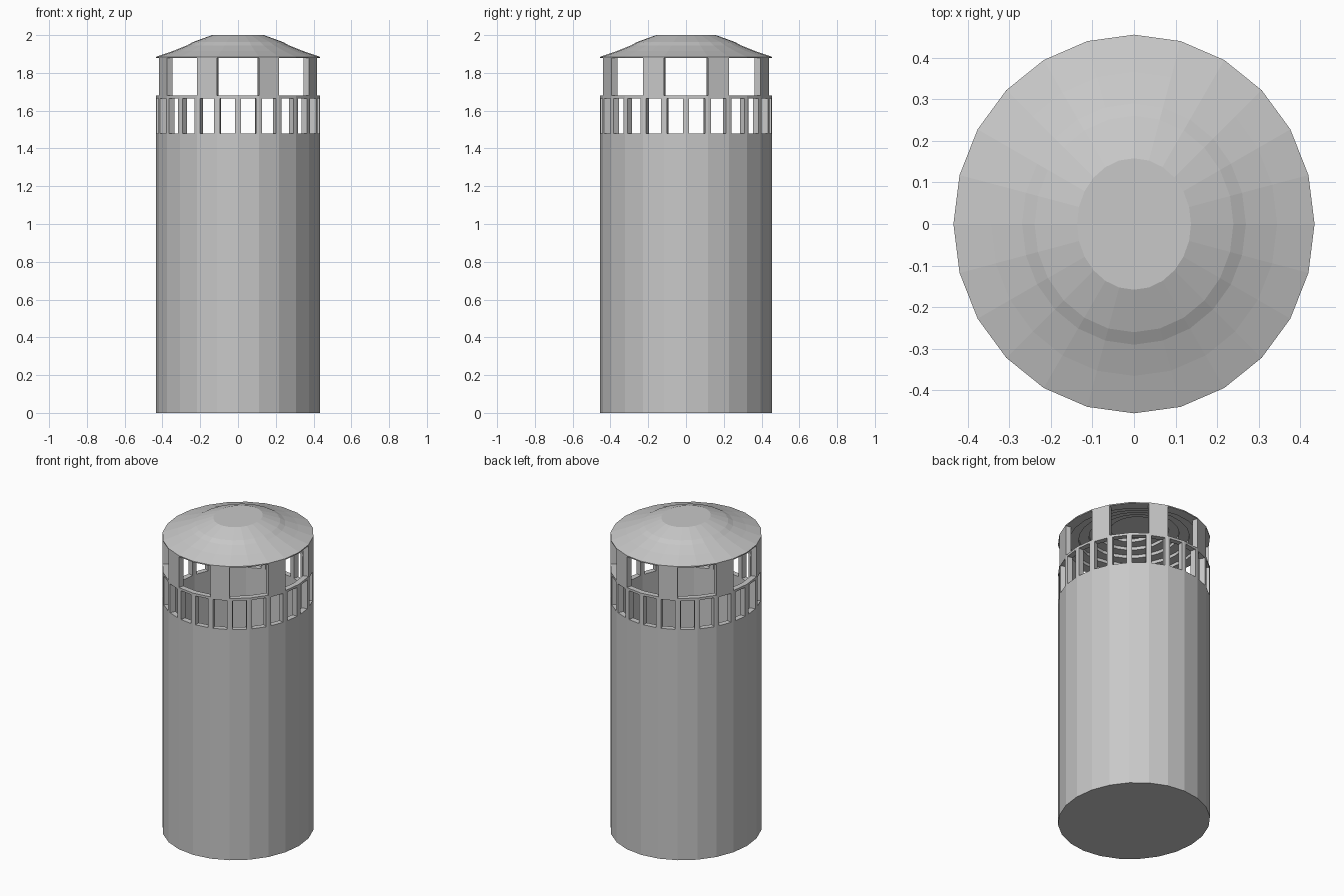
import bpy, bmesh, math

SIDES = 24
RX, RY = 0.434, 0.455
WALL = 0.035

cube = bpy.data.objects.get("Cube")
if cube:
    bpy.data.objects.remove(cube, do_unlink=True)

grey = bpy.data.materials.new("light_grey")
grey.use_nodes = True
grey.diffuse_color = (0.58, 0.58, 0.58, 1)
grey.node_tree.nodes["Principled BSDF"].inputs["Base Color"].default_value = (0.58, 0.58, 0.58, 1)


def corner(k, inset):
    a = 2 * math.pi * k / SIDES
    return (RX - inset) * math.cos(a), (RY - inset) * math.sin(a)


def wall_point(t, inset):
    """Point on the faceted oval, t counted in sides."""
    k = math.floor(t)
    f = t - k
    a, b = corner(k, inset), corner(k + 1, inset)
    return a[0] + (b[0] - a[0]) * f, a[1] + (b[1] - a[1]) * f


def finish(name, bm):
    bmesh.ops.recalc_face_normals(bm, faces=bm.faces)
    mesh = bpy.data.meshes.new(name)
    bm.to_mesh(mesh)
    bm.free()
    mesh.materials.append(grey)
    obj = bpy.data.objects.new(name, mesh)
    bpy.context.collection.objects.link(obj)
    return obj


def lathe(name, profile, closed=False):
    """Sweep (inset, z) points round the oval; open ends get flat caps."""
    bm = bmesh.new()
    rings = [[bm.verts.new((*corner(k, inset), z)) for k in range(SIDES)]
             for inset, z in profile]
    pairs = list(zip(rings, rings[1:]))
    if closed:
        pairs.append((rings[-1], rings[0]))
    else:
        bm.faces.new(rings[0])
        bm.faces.new(rings[-1])
    for low, high in pairs:
        for k in range(SIDES):
            n = (k + 1) % SIDES
            bm.faces.new((low[k], low[n], high[n], high[k]))
    return finish(name, bm)


def posts(name, spans, z0, z1):
    """Wall blocks, each following a list of positions round the oval."""
    bm = bmesh.new()
    for span in spans:
        outline = [wall_point(t, 0) for t in span]
        outline += [wall_point(t, WALL) for t in reversed(span)]
        low = [bm.verts.new((x, y, z0)) for x, y in outline]
        high = [bm.verts.new((x, y, z1)) for x, y in outline]
        bm.faces.new(low)
        bm.faces.new(high)
        for i in range(len(outline)):
            j = (i + 1) % len(outline)
            bm.faces.new((low[i], low[j], high[j], high[i]))
    return finish(name, bm)


# Hollow tower body with a closed base
lathe("tower_body", [(0, 0), (0, 1.48), (WALL, 1.48), (WALL, 0.04)])

# Row of small windows: a narrow post at each corner, a thin band above
posts("window_posts", [(k - 0.14, k, k + 0.14) for k in range(SIDES)], 1.48, 1.665)
lathe("window_band", [(0, 1.665), (0, 1.68), (WALL, 1.68), (WALL, 1.665)], closed=True)

# Eight pillars, one side wide, with openings two sides wide
posts("upper_pillars", [(k, k + 1) for k in range(1, SIDES, 3)], 1.68, 1.88)

# Shallow roof with a flat top and a stepped underside
outside = [(0.297, 2.0), (0.195, 1.963), (0.165, 1.946), (0.09, 1.916), (0, 1.885)]
underside = [(0, 1.878)]
for step in range(1, 6):
    inset = 0.06 * step
    underside += [(inset, 1.858 + 0.02 * step), (inset, 1.878 + 0.02 * step)]
lathe("roof", outside + underside)
